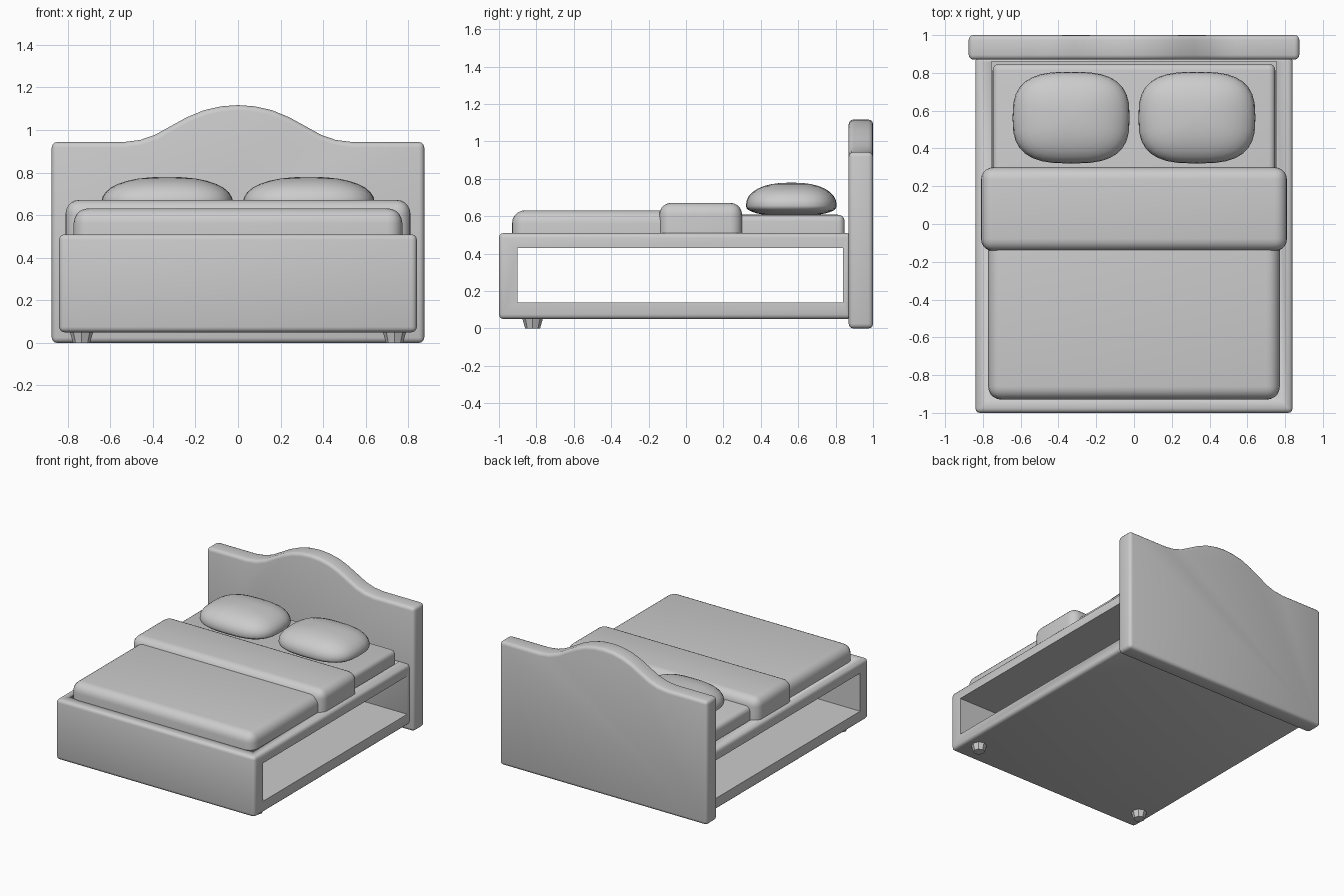
import bpy, bmesh, math
from mathutils import Vector

cube = bpy.data.objects.get("Cube")
if cube:
    bpy.data.objects.remove(cube)

grey = bpy.data.materials.new("soft grey")
grey.use_nodes = True
colour = (0.6, 0.6, 0.6, 1)
grey.diffuse_color = colour
grey.node_tree.nodes["Principled BSDF"].inputs["Base Color"].default_value = colour


def make(name, bm, smooth=True):
    """Turn a bmesh into a grey object."""
    bmesh.ops.recalc_face_normals(bm, faces=bm.faces)
    mesh = bpy.data.meshes.new(name)
    bm.to_mesh(mesh)
    bm.free()
    obj = bpy.data.objects.new(name, mesh)
    bpy.context.collection.objects.link(obj)
    mesh.materials.append(grey)
    if smooth:
        bpy.ops.object.select_all(action='DESELECT')
        obj.select_set(True)
        bpy.context.view_layer.objects.active = obj
        bpy.ops.object.shade_smooth_by_angle(angle=math.radians(40))
    return obj


def box(name, low, high, radius=0, segments=4, keep_bottom=False):
    """Box between two corners, with rounded edges."""
    low, high = Vector(low), Vector(high)
    bm = bmesh.new()
    bmesh.ops.create_cube(bm, size=1)
    for v in bm.verts:
        v.co = (low + high) / 2 + v.co * (high - low)
    if radius:
        edges = [e for e in bm.edges if not keep_bottom
                 or max(v.co.z for v in e.verts) > low.z + 0.001]
        bmesh.ops.bevel(bm, geom=edges, offset=radius, segments=segments,
                        profile=0.5, affect='EDGES')
    return make(name, bm)


def cut(target, name, low, high):
    cutter = box(name, low, high)
    cutter.hide_render = True
    cutter.hide_viewport = True
    mod = target.modifiers.new(name, 'BOOLEAN')
    mod.operation = 'DIFFERENCE'
    mod.solver = 'EXACT'
    mod.object = cutter


# Bed frame: open from side to side, with a recess for the mattress
frame = box("bed_frame", (-0.84, -1, 0.05), (0.84, 0.885, 0.51), 0.025, 3)
cut(frame, "side_opening_cutter", (-1, -0.9, 0.14), (1, 0.84, 0.43))
cut(frame, "mattress_recess_cutter", (-0.755, -0.9, 0.45), (0.755, 0.86, 0.7))

# Headboard: curved outline, extruded and rounded
half = [(0.875, 0), (0.875, 0.943), (0.54, 0.943), (0.46, 0.953), (0.39, 0.977),
        (0.32, 1.016), (0.24, 1.06), (0.16, 1.093), (0.08, 1.111)]
outline = half + [(0, 1.117)] + [(-x, z) for x, z in reversed(half)]
bm = bmesh.new()
face = bm.faces.new([bm.verts.new((x, 0.87, z)) for x, z in outline])
extruded = bmesh.ops.extrude_face_region(bm, geom=[face])
moved = [g for g in extruded["geom"] if isinstance(g, bmesh.types.BMVert)]
bmesh.ops.translate(bm, verts=moved, vec=(0, 0.13, 0))
bmesh.ops.recalc_face_normals(bm, faces=bm.faces)
sharp = [e for e in bm.edges if e.calc_face_angle(0) > math.radians(45)]
bmesh.ops.bevel(bm, geom=sharp, offset=0.025, segments=3, profile=0.5, affect='EDGES')
make("headboard", bm)

# Bedding
box("mattress", (-0.748, -0.88, 0.452), (0.748, 0.848, 0.608), 0.035, 4, True)
box("blanket", (-0.772, -0.93, 0.455), (0.772, 0.1, 0.632), 0.07, 5, True)
box("blanket_fold", (-0.81, -0.143, 0.46), (0.81, 0.3, 0.672), 0.065, 5, True)


def power(value, exponent):
    return math.copysign(abs(value) ** exponent, value)


# Pillows: squared-off spheres, flatter underneath
for side, name in ((-1, "right_pillow"), (1, "left_pillow")):
    bm = bmesh.new()
    bmesh.ops.create_uvsphere(bm, u_segments=32, v_segments=16, radius=1)
    for v in bm.verts:
        angle = math.atan2(v.co.y, v.co.x)
        ring = math.hypot(v.co.x, v.co.y) ** 0.85
        height = 0.125 if v.co.z > 0 else 0.055
        v.co = (side * 0.333 + 0.31 * ring * power(math.cos(angle), 0.7),
                0.563 + 0.243 * ring * power(math.sin(angle), 0.7),
                0.655 + height * power(v.co.z, 0.9))
    make(name, bm)

# Front feet: short tapered pegs
for side, name in ((-1, "right_foot"), (1, "left_foot")):
    bm = bmesh.new()
    bmesh.ops.create_cone(bm, cap_ends=True, segments=8, radius1=0.04,
                          radius2=0.057, depth=0.06)
    bmesh.ops.translate(bm, verts=bm.verts, vec=(side * 0.735, -0.82, 0.03))
    make(name, bm, smooth=False)
